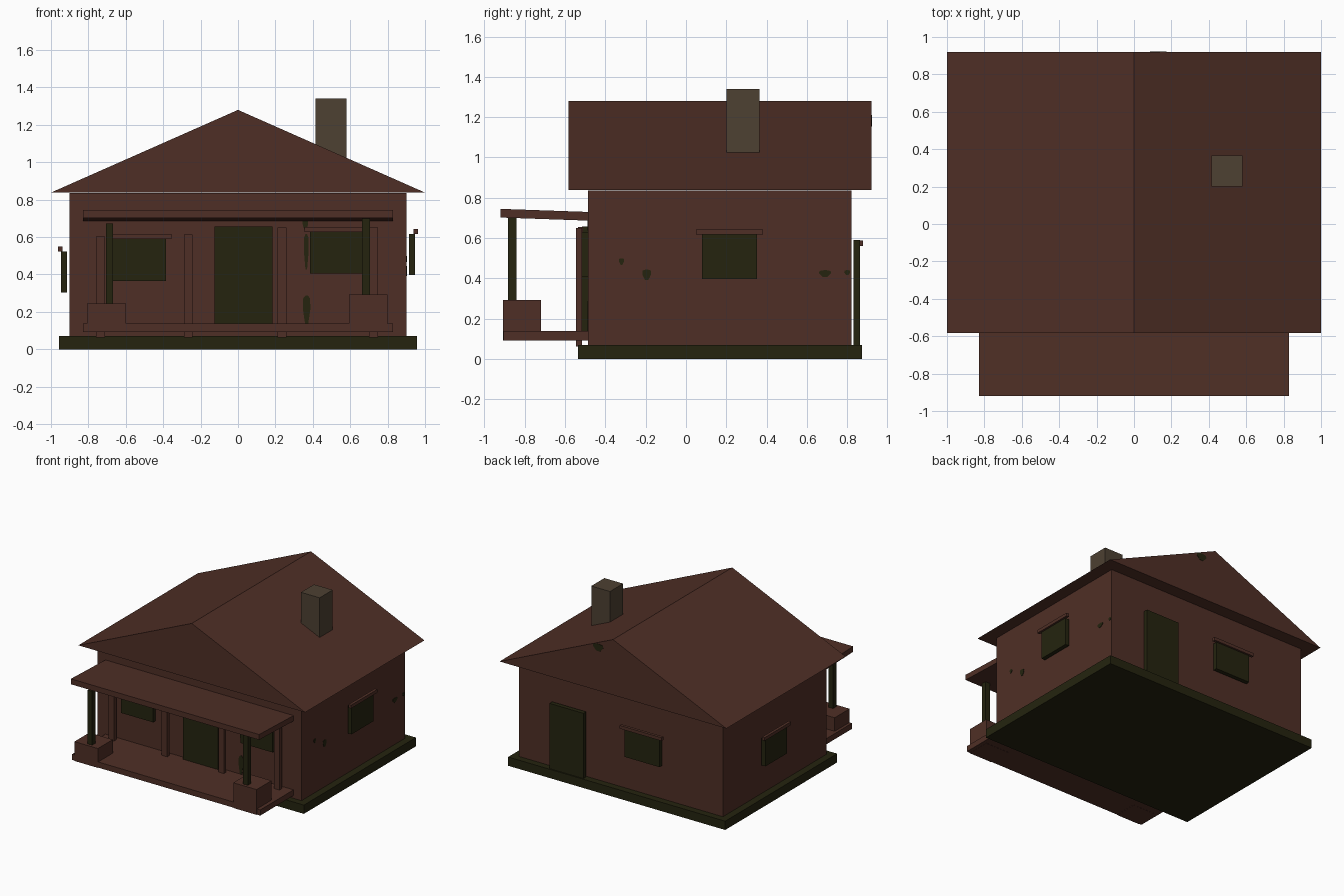
import bpy, bmesh, math

if "Cube" in bpy.data.objects:
    bpy.data.objects.remove(bpy.data.objects["Cube"])


def material(name, rgb):
    m = bpy.data.materials.new(name)
    m.diffuse_color = (*rgb, 1)
    m.use_nodes = True
    m.node_tree.nodes["Principled BSDF"].inputs["Base Color"].default_value = m.diffuse_color
    return m


BROWN = material("brown_wood", (0.078, 0.028, 0.019))
DARK = material("dark_olive", (0.0180, 0.0172, 0.0047))
STONE = material("chimney_stone", (0.074, 0.052, 0.032))


def finish(name, bm, mat):
    bmesh.ops.recalc_face_normals(bm, faces=bm.faces)
    me = bpy.data.meshes.new(name)
    bm.to_mesh(me)
    bm.free()
    me.materials.append(mat)
    ob = bpy.data.objects.new(name, me)
    bpy.context.collection.objects.link(ob)
    return ob


def box(name, x, y, z, mat, slope=0.0):
    """Box from (min, max) ranges; slope lowers z towards +y."""
    bm = bmesh.new()
    bmesh.ops.create_cube(bm, size=1)
    for v in bm.verts:
        p = [r[0] + (c + 0.5) * (r[1] - r[0]) for c, r in zip(v.co, (x, y, z))]
        p[2] -= slope * (p[1] - y[0])
        v.co = p
    return finish(name, bm, mat)


def patch(name, axis, plane, u, v, ru, rv):
    """Thin moss patch lying on a wall; axis is the wall's normal."""
    bm = bmesh.new()
    ring = []
    for i in range(10):
        a = math.tau * i / 10
        k = 1 + 0.15 * math.sin(3 * a)
        pu, pv = u + ru * k * math.cos(a), v + rv * k * math.sin(a)
        ring.append(bm.verts.new((plane, pu, pv) if axis == "x" else (pu, plane, pv)))
    face = bm.faces.new(ring)
    ext = bmesh.ops.extrude_face_region(bm, geom=[face])["geom"]
    d = -0.004 if plane > 0 else 0.004
    shift = (d, 0, 0) if axis == "x" else (0, d, 0)
    bmesh.ops.translate(bm, vec=shift, verts=[g for g in ext if isinstance(g, bmesh.types.BMVert)])
    finish(name, bm, DARK)


# Main building
box("foundation", (-0.957, 0.957), (-0.537, 0.873), (0, 0.07), DARK)
box("walls", (-0.9, 0.9), (-0.485, 0.82), (0.07, 0.835), BROWN)

# Gable roof: solid triangular prism
bm = bmesh.new()
tri = bm.faces.new([bm.verts.new(p) for p in ((-1, -0.583, 0.838), (1, -0.583, 0.838), (0, -0.583, 1.28))])
ext = bmesh.ops.extrude_face_region(bm, geom=[tri])["geom"]
bmesh.ops.translate(bm, vec=(0, 1.503, 0), verts=[g for g in ext if isinstance(g, bmesh.types.BMVert)])
finish("roof", bm, BROWN)
box("chimney", (0.415, 0.58), (0.20, 0.365), (1.0, 1.34), STONE)

# Porch
box("porch_floor", (-0.83, 0.83), (-0.905, -0.485), (0.093, 0.138), BROWN)
box("porch_roof", (-0.83, 0.83), (-0.92, -0.485), (0.702, 0.745), BROWN, slope=0.035)
for side, px, top, post_x, post_top in (("left", (-0.807, -0.6), 0.246, (-0.707, -0.667), 0.674),
                                        ("right", (0.594, 0.8), 0.293, (0.664, 0.706), 0.7)):
    box(f"porch_pedestal_{side}", px, (-0.908, -0.72), (0.092, top), BROWN)
    box(f"porch_post_{side}", post_x, (-0.884, -0.842), (top, post_top), DARK)
for i, (cx, top) in enumerate(((-0.735, 0.604), (-0.266, 0.615), (0.234, 0.65), (0.725, 0.65))):
    box(f"porch_trim_{i + 1}", (cx - 0.024, cx + 0.024), (-0.547, -0.517), (0.063, top), BROWN)

# Doors
box("front_door", (-0.125, 0.185), (-0.515, -0.487), (0.1, 0.657), DARK)
box("back_door", (0.3, 0.6), (0.83, 0.864), (0.07, 0.59), DARK)

# Windows with lintels: wall axis, outward sign, inner plane, span, sill, head
WINDOWS = {
    "front_left": ("y", -1, 0.487, (-0.67, -0.385), 0.364, 0.59),
    "front_right": ("y", -1, 0.487, (0.385, 0.67), 0.406, 0.628),
    "back": ("y", 1, 0.83, (-0.37, -0.06), 0.34, 0.562),
    "right": ("x", 1, 0.914, (0.08, 0.352), 0.396, 0.617),
    "left": ("x", -1, 0.914, (0.08, 0.352), 0.305, 0.524),
}
for name, (axis, s, plane, span, sill, head) in WINDOWS.items():
    depth = sorted((s * plane, s * (plane + 0.033)))
    ledge = sorted((s * (plane + 0.025), s * (plane + 0.048)))
    wide = (span[0] - 0.03, span[1] + 0.03)
    if axis == "x":
        box(f"window_{name}", depth, span, (sill, head), DARK)
        box(f"lintel_{name}", ledge, wide, (head, head + 0.026), BROWN)
    else:
        box(f"window_{name}", span, depth, (sill, head), DARK)
        box(f"lintel_{name}", wide, ledge, (head, head + 0.026), BROWN)

# Moss patches on the walls and back gable
for i, p in enumerate((("y", -0.488, 0.367, 0.215, 0.02, 0.085), ("y", -0.488, 0.365, 0.53, 0.013, 0.1),
                       ("y", -0.488, 0.36, 0.67, 0.015, 0.03),
                       ("x", 0.903, -0.32, 0.485, 0.013, 0.017), ("x", 0.903, -0.195, 0.42, 0.022, 0.028),
                       ("x", 0.903, 0.69, 0.425, 0.03, 0.018), ("x", 0.903, 0.8, 0.43, 0.015, 0.013),
                       ("y", 0.922, 0.13, 1.185, 0.045, 0.03))):
    patch(f"moss_patch_{i + 1}", *p)
